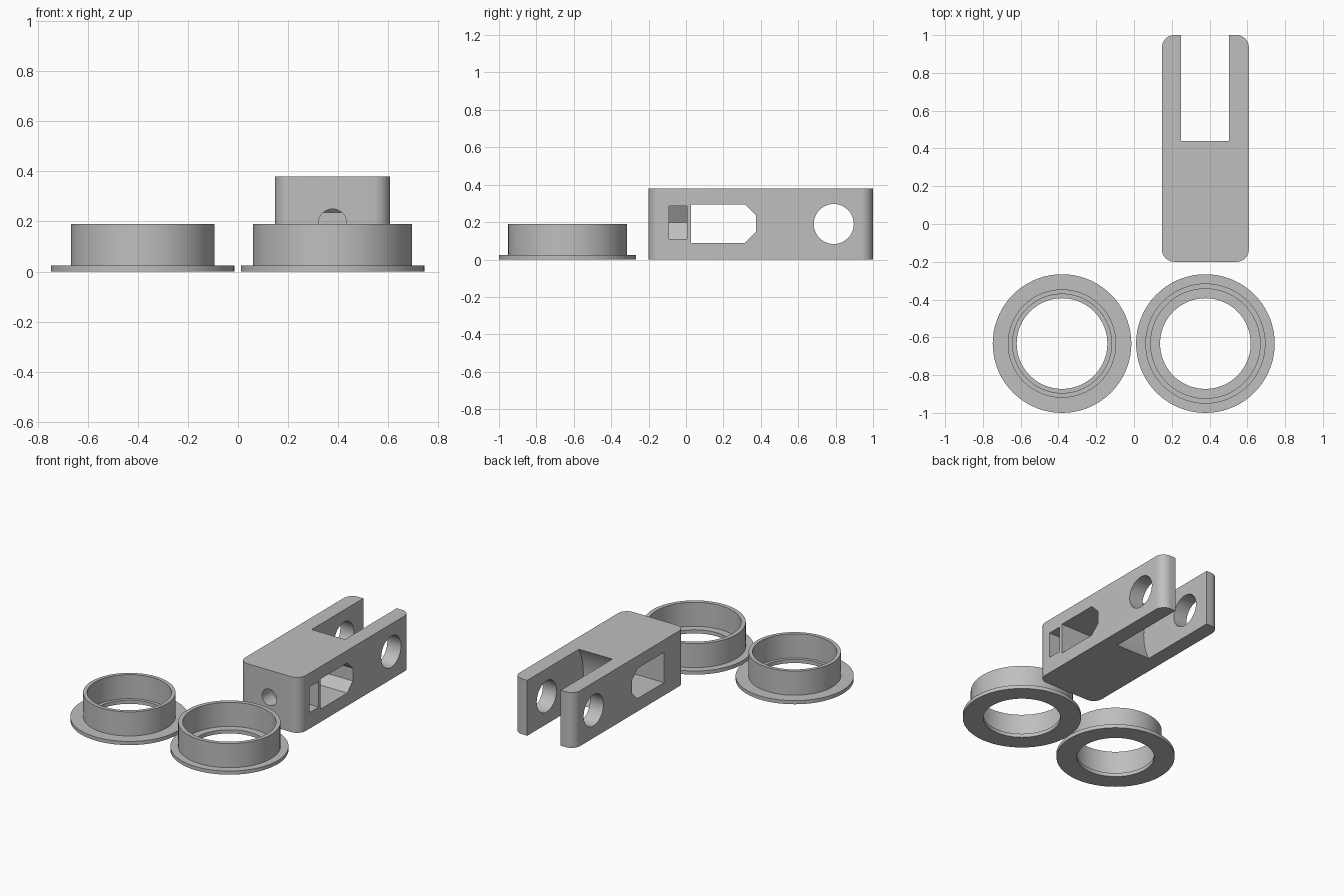
import bpy, bmesh
from math import sin, cos, pi, radians
from mathutils import Vector

cube = bpy.data.objects.get("Cube")
if cube:
    bpy.data.objects.remove(cube, do_unlink=True)

grey = bpy.data.materials.new("mid grey")
grey.use_nodes = True
grey.diffuse_color = (0.52, 0.52, 0.52, 1)
grey.node_tree.nodes["Principled BSDF"].inputs["Base Color"].default_value = (0.52, 0.52, 0.52, 1)


def finish(name, bm):
    bmesh.ops.recalc_face_normals(bm, faces=bm.faces[:])
    mesh = bpy.data.meshes.new(name)
    bm.to_mesh(mesh)
    bm.free()
    mesh.materials.append(grey)
    obj = bpy.data.objects.new(name, mesh)
    bpy.context.collection.objects.link(obj)
    return obj


def activate(obj):
    bpy.ops.object.select_all(action='DESELECT')
    obj.select_set(True)
    bpy.context.view_layer.objects.active = obj


def smooth(obj):
    activate(obj)
    bpy.ops.object.shade_smooth_by_angle(angle=radians(25))


def prism(name, points, axis, start, end):
    """Extrude a flat outline along axis; outline coordinates are the other two axes in order."""
    bm = bmesh.new()
    verts = []
    for p in points:
        co = list(p)
        co.insert(axis, start)
        verts.append(bm.verts.new(co))
    face = bm.faces.new(verts)
    ext = bmesh.ops.extrude_face_region(bm, geom=[face])
    move = Vector((0, 0, 0))
    move[axis] = end - start
    bmesh.ops.translate(bm, verts=[v for v in ext["geom"] if isinstance(v, bmesh.types.BMVert)], vec=move)
    return finish(name, bm)


def arc(cx, cy, r, a0, a1, n):
    return [(cx + r * cos(a0 + (a1 - a0) * i / n), cy + r * sin(a0 + (a1 - a0) * i / n))
            for i in range(n + 1)]


def circle(cx, cy, r, n=64):
    return arc(cx, cy, r, 0, 2 * pi, n)[:-1]


def cut(obj, cutter):
    cutter.hide_render = True
    activate(obj)
    mod = obj.modifiers.new("cut", 'BOOLEAN')
    mod.operation = 'DIFFERENCE'
    mod.solver = 'EXACT'
    mod.object = cutter
    bpy.ops.object.modifier_apply(modifier=mod.name)
    bpy.data.objects.remove(cutter, do_unlink=True)


def flanged_ring(name, x, outer, inner):
    """Lathe a flanged sleeve with a small inner lip at its base."""
    bore, flange, lip, top = 0.24, 0.367, 0.025, 0.19
    profile = [(bore, 0), (flange, 0), (flange, lip), (outer, lip),
               (outer, top), (inner, top), (inner, lip), (bore, lip)]
    bm = bmesh.new()
    n = 72
    loops = [[bm.verts.new((x + r * cos(2 * pi * i / n), -0.633 + r * sin(2 * pi * i / n), z))
              for i in range(n)] for r, z in profile]
    for a, b in zip(loops, loops[1:] + loops[:1]):
        for i in range(n):
            j = (i + 1) % n
            bm.faces.new((a[i], a[j], b[j], b[i]))
    smooth(finish(name, bm))


# Flanged sleeves
flanged_ring("small_flanged_ring", -0.381, 0.287, 0.262)
flanged_ring("large_flanged_ring", 0.378, 0.318, 0.29)

# Fork block with rounded upright edges
x0, x1, y0, y1, r = 0.148, 0.608, -0.2, 1.0, 0.065
mid_x, mid_z, height = 0.378, 0.19, 0.38
outline = []
for i, (cx, cy) in enumerate([(x1 - r, y1 - r), (x0 + r, y1 - r), (x0 + r, y0 + r), (x1 - r, y0 + r)]):
    outline += arc(cx, cy, r, i * pi / 2, (i + 1) * pi / 2, 10)
fork = prism("fork_block", outline, 2, 0, height)

# Slot between the arms, its end hollowed around the pin axis
slot = arc(0.79, mid_z, 0.398, pi - 0.7, pi + 0.7, 28) + [(1.2, -0.07), (1.2, 0.45)]
cut(fork, prism("slot_cutter", slot, 0, 0.25, 0.504))

# Pin hole through both arms
cut(fork, prism("pin_hole_cutter", circle(0.79, mid_z, 0.107), 0, 0, 0.8))

# Side window with chamfered end
window = [(0.027, 0.088), (0.315, 0.088), (0.375, 0.148), (0.375, 0.235), (0.315, 0.295), (0.027, 0.295)]
cut(fork, prism("window_cutter", window, 0, 0, 0.8))

# Nut pocket, open on the left side only, with a pointed inner end
pocket = [(0.7, 0.11), (0.328, 0.11), (0.277, 0.197), (0.328, 0.285), (0.7, 0.285)]
cut(fork, prism("nut_pocket_cutter", pocket, 1, -0.092, 0.005))

# Screw hole from the front face into the window
cut(fork, prism("screw_hole_cutter", circle(mid_x, 0.194, 0.056, 40), 1, -0.3, 0.1))

smooth(fork)
